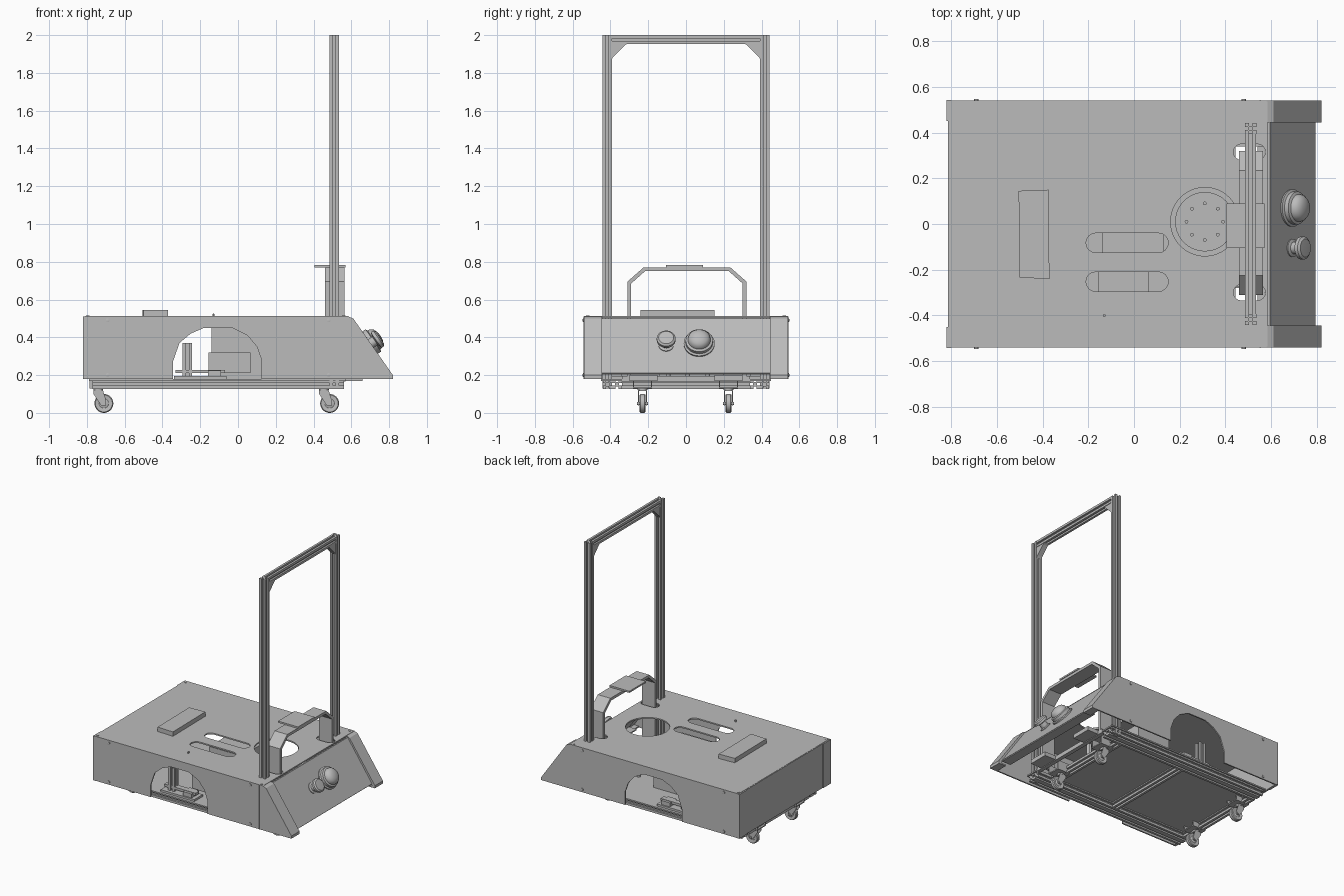
import bpy, bmesh, math
from mathutils import Vector, Matrix

if "Cube" in bpy.data.objects:
    bpy.data.objects.remove(bpy.data.objects["Cube"])

grey = bpy.data.materials.new("plain grey")
grey.use_nodes = True
grey.diffuse_color = (0.5, 0.5, 0.5, 1)
grey.node_tree.nodes["Principled BSDF"].inputs["Base Color"].default_value = (0.5, 0.5, 0.5, 1)


def finish(name, bm):
    bmesh.ops.recalc_face_normals(bm, faces=bm.faces)
    mesh = bpy.data.meshes.new(name)
    bm.to_mesh(mesh)
    bm.free()
    mesh.materials.append(grey)
    obj = bpy.data.objects.new(name, mesh)
    bpy.context.collection.objects.link(obj)
    return obj


def prism(name, pts, axis, lo, hi):
    """Extrude a 2D outline along an axis; the outline uses the other two axes in order."""
    place = {"x": lambda a, b, t: (t, a, b), "y": lambda a, b, t: (a, t, b),
             "z": lambda a, b, t: (a, b, t)}[axis]
    bm = bmesh.new()
    face = bm.faces.new([bm.verts.new(place(a, b, lo)) for a, b in pts])
    ext = bmesh.ops.extrude_face_region(bm, geom=[face])
    moved = [v for v in ext["geom"] if isinstance(v, bmesh.types.BMVert)]
    bmesh.ops.translate(bm, verts=moved, vec=place(0, 0, hi - lo))
    return finish(name, bm)


def box(name, x0, x1, y0, y1, z0, z1):
    return prism(name, [(x0, y0), (x1, y0), (x1, y1), (x0, y1)], "z", z0, z1)


def disc(cx, cy, r, n=32):
    return [(cx + r * math.cos(math.tau * i / n), cy + r * math.sin(math.tau * i / n)) for i in range(n)]


def capsule(x0, x1, y0, y1):
    r, cy = (y1 - y0) / 2, (y0 + y1) / 2
    arc = [math.pi * (i / 8 - 0.5) for i in range(9)]
    return ([(x1 - r + r * math.cos(a), cy + r * math.sin(a)) for a in arc] +
            [(x0 + r - r * math.cos(a), cy - r * math.sin(a)) for a in arc])


def slotted(name, a, b, axis, lo, hi, h=0.025):
    """Aluminium extrusion with a groove on each of its four sides."""
    side = [(h, -h), (h, -0.3 * h), (0.45 * h, -0.3 * h), (0.45 * h, 0.3 * h), (h, 0.3 * h)]
    pts = []
    for c, s in ((1, 0), (0, 1), (-1, 0), (0, -1)):
        pts += [(a + c * u - s * v, b + s * u + c * v) for u, v in side]
    return prism(name, pts, axis, lo, hi)


def lathe(name, profile, base, direction, n=32):
    """Turn a (radius, height) profile about a direction."""
    bm = bmesh.new()
    verts = [bm.verts.new((r, 0, h)) for r, h in profile]
    edges = [bm.edges.new(p) for p in zip(verts, verts[1:])]
    bmesh.ops.spin(bm, geom=verts + edges, cent=(0, 0, 0), axis=(0, 0, 1), angle=math.tau, steps=n)
    bmesh.ops.remove_doubles(bm, verts=bm.verts, dist=1e-5)
    rot = Vector(direction).to_track_quat("Z", "Y").to_matrix().to_4x4()
    bm.transform(Matrix.Translation(base) @ rot)
    obj = finish(name, bm)
    bpy.ops.object.select_all(action="DESELECT")
    obj.select_set(True)
    bpy.context.view_layer.objects.active = obj
    bpy.ops.object.shade_smooth_by_angle(angle=math.radians(35))
    return obj


def cut(obj, outlines, lo, hi):
    for pts in outlines:
        cutter = prism("cutter", pts, "z", lo, hi)
        cutter.hide_render = True
        mod = obj.modifiers.new("cut", "BOOLEAN")
        mod.operation, mod.object, mod.solver = "DIFFERENCE", cutter, "EXACT"
        bpy.context.view_layer.objects.active = obj
        bpy.ops.object.modifier_apply(modifier=mod.name)
        bpy.data.objects.remove(cutter)


# Cover: side panels with an arched opening, back and top
side = [(-0.81, 0.18), (-0.345, 0.18), (-0.345, 0.27), (-0.31, 0.37), (-0.25, 0.42), (-0.18, 0.45),
        (-0.03, 0.45), (0.05, 0.41), (0.1, 0.35), (0.125, 0.28), (0.125, 0.18), (0.82, 0.18),
        (0.82, 0.2), (0.61, 0.5), (0.58, 0.512), (-0.81, 0.512)]
for s, tag in ((1, "left"), (-1, "right")):
    prism(f"side_panel_{tag}", side, "y", s * 0.53, s * 0.54)
    # Raised corner trim of the sloping nose
    trim = [(0.58, 0.512), (0.61, 0.5), (0.82, 0.2), (0.82, 0.18), (0.76, 0.18), (0.76, 0.19),
            (0.8, 0.19), (0.6, 0.485), (0.58, 0.5)]
    prism(f"nose_trim_{tag}", trim, "y", s * 0.445, s * 0.535)
    box(f"side_seam_{tag}", 0.55, 0.555, s * 0.54, s * 0.542, 0.18, 0.51)
    box(f"rear_corner_{tag}", -0.82, -0.8, s * 0.45, s * 0.542, 0.18, 0.51)
    for x in (-0.69, 0.48):
        for z in (0.2, 0.49):
            lathe(f"side_screw_{tag}", [(0.01, 0), (0.01, 0.006), (0, 0.008)],
                  (x, s * 0.54, z), (0, s, 0), 12)
    for x in (-0.795, 0.56):
        lathe(f"top_screw_{tag}", [(0.009, 0), (0.009, 0.003), (0, 0.003)],
              (x, s * 0.52, 0.512), (0, 0, 1), 12)
box("back_panel", -0.815, -0.805, -0.535, 0.535, 0.18, 0.51)
top = box("top_panel", -0.81, 0.585, -0.535, 0.535, 0.502, 0.512)
cut(top, [capsule(-0.21, 0.15, -0.125, -0.04), capsule(-0.21, 0.15, -0.295, -0.21),
          disc(0.31, 0.01, 0.15, 48), capsule(0.435, 0.575, 0.28, 0.35),
          capsule(0.435, 0.575, -0.335, -0.265)], 0.4, 0.6)
prism("nose_panel", [(0.585, 0.5), (0.595, 0.5), (0.795, 0.21), (0.785, 0.205), (0.58, 0.49)],
      "y", -0.45, 0.45)
box("nose_lip", 0.72, 0.793, -0.445, 0.445, 0.203, 0.211)
prism("top_box", [(-0.505, 0.145), (-0.375, 0.15), (-0.37, -0.24), (-0.5, -0.235)], "z", 0.51, 0.545)
lathe("top_pin", [(0.006, 0), (0.006, 0.012), (0, 0.014)], (-0.13, -0.4, 0.512), (0, 0, 1), 10)

# Controls on the sloping nose
normal = (0.82, 0, 0.57)
lathe("dome_button", [(0, 0), (0.08, 0), (0.082, 0.025), (0.072, 0.03), (0.072, 0.05), (0.06, 0.055),
                      (0.058, 0.07), (0.045, 0.085), (0.025, 0.093), (0, 0.096)],
      (0.675, 0.07, 0.355), normal)
lathe("stop_knob", [(0, 0), (0.04, 0), (0.04, 0.02), (0.027, 0.025), (0.027, 0.055), (0.05, 0.062),
                    (0.05, 0.078), (0.04, 0.086), (0, 0.088)], (0.68, -0.105, 0.35), normal)

# Tall frame of slotted extrusion with corner gussets
for s, tag in ((1, "left"), (-1, "right")):
    slotted(f"frame_post_{tag}", 0.51, s * 0.418, "z", 0.13, 2.0)
    prism(f"frame_gusset_{tag}", [(s * 0.395, 1.955), (s * 0.31, 1.955), (s * 0.325, 1.945),
                                  (s * 0.385, 1.885), (s * 0.395, 1.87)], "x", 0.49, 0.53)
slotted("frame_crossbar", 0.51, 1.976, "x", 0, 0).name = "unused"
bpy.data.objects.remove(bpy.data.objects["unused"])
slotted("frame_crossbar", 0.51, 1.976, "y", -0.395, 0.395, 0.024)

# Bent strap handle and its small shelf
outer = [(-0.31, 0.18), (-0.31, 0.695), (-0.225, 0.77), (0.235, 0.77), (0.32, 0.695), (0.32, 0.18)]
inner = [(0.3, 0.18), (0.3, 0.685), (0.227, 0.75), (-0.217, 0.75), (-0.29, 0.685), (-0.29, 0.18)]
prism("handle_strap", outer + inner, "x", 0.46, 0.565)
box("handle_shelf", 0.405, 0.57, -0.105, 0.09, 0.77, 0.782)

# Base frame and deck
for s, tag in ((1, "left"), (-1, "right")):
    for y in (0.365, 0.415):
        slotted(f"base_rail_{tag}", s * y, 0.152, "x", -0.77, 0.56)
    box(f"rail_strip_{tag}", -0.79, 0.57, s * 0.34, s * 0.45, 0.17, 0.18)
for x in (-0.745, -0.12, 0.42):
    slotted("cross_rail", x, 0.152, "y", -0.34, 0.34)
box("base_deck", -0.77, 0.43, -0.4, 0.4, 0.168, 0.18)
box("front_tie", 0.54, 0.57, -0.34, 0.34, 0.165, 0.195)
for s in (1, -1):
    box("front_bracket", 0.56, 0.66, s * 0.15, s * 0.3, 0.17, 0.2)

# Casters
for x in (-0.71, 0.485):
    for y in (-0.23, 0.225):
        lathe("caster_wheel", [(0, -0.016), (0.02, -0.016), (0.025, -0.013), (0.045, -0.016),
                               (0.05, -0.01), (0.05, 0.01), (0.045, 0.016), (0.025, 0.013),
                               (0.02, 0.016), (0, 0.016)], (x, y, 0.05), (0, 1, 0))
        lathe("caster_axle", [(0, -0.03), (0.008, -0.03), (0.008, 0.03), (0, 0.03)],
              (x, y, 0.05), (0, 1, 0), 12)
        fork = [(x - 0.015, 0.04), (x + 0.012, 0.04), (x + 0.012, 0.065), (x - 0.005, 0.12),
                (x - 0.055, 0.12), (x - 0.055, 0.1)]
        for s in (1, -1):
            prism("caster_fork", fork, "y", y + s * 0.019, y + s * 0.024)
        box("caster_fork_top", x - 0.055, x - 0.005, y - 0.024, y + 0.024, 0.115, 0.121)
        lathe("caster_swivel", [(0, 0), (0.026, 0), (0.026, 0.015), (0, 0.015)],
              (x - 0.03, y, 0.12), (0, 0, 1), 20)
        box("caster_plate", x - 0.075, x + 0.035, y - 0.05, y + 0.05, 0.13, 0.138)
        for s in (1, -1):
            box("caster_bracket", x - 0.075, x + 0.035, y + s * 0.044, y + s * 0.05, 0.13, 0.2)

# Equipment inside the cover
for s in (1, -1):
    slotted("inner_post", -0.268, s * 0.38, "z", 0.18, 0.37)
    box("inner_bracket", -0.34, -0.06, s * 0.33, s * 0.43, 0.18, 0.195)
    box("inner_link", -0.33, -0.07, s * 0.36, s * 0.4, 0.21, 0.228)
    box("inner_block", -0.16, -0.09, s * 0.34, s * 0.42, 0.195, 0.225)
box("control_unit", -0.155, 0.065, -0.32, -0.17, 0.21, 0.32)
box("battery_case", -0.14, 0.13, -0.14, 0.2, 0.18, 0.46)
lathe("turntable", [(0, 0), (0.13, 0), (0.13, 0.015), (0, 0.015)], (0.31, 0.01, 0.36), (0, 0, 1), 40)
for cx, cy in disc(0.31, 0.01, 0.08, 8):
    lathe("turntable_bolt", [(0.008, 0), (0.008, 0.008), (0, 0.008)], (cx, cy, 0.375), (0, 0, 1), 10)
for cx, cy in disc(0.31, 0.01, 0.105, 4):
    lathe("turntable_standoff", [(0.012, 0), (0.012, 0.19)], (cx, cy, 0.175), (0, 0, 1), 12)
